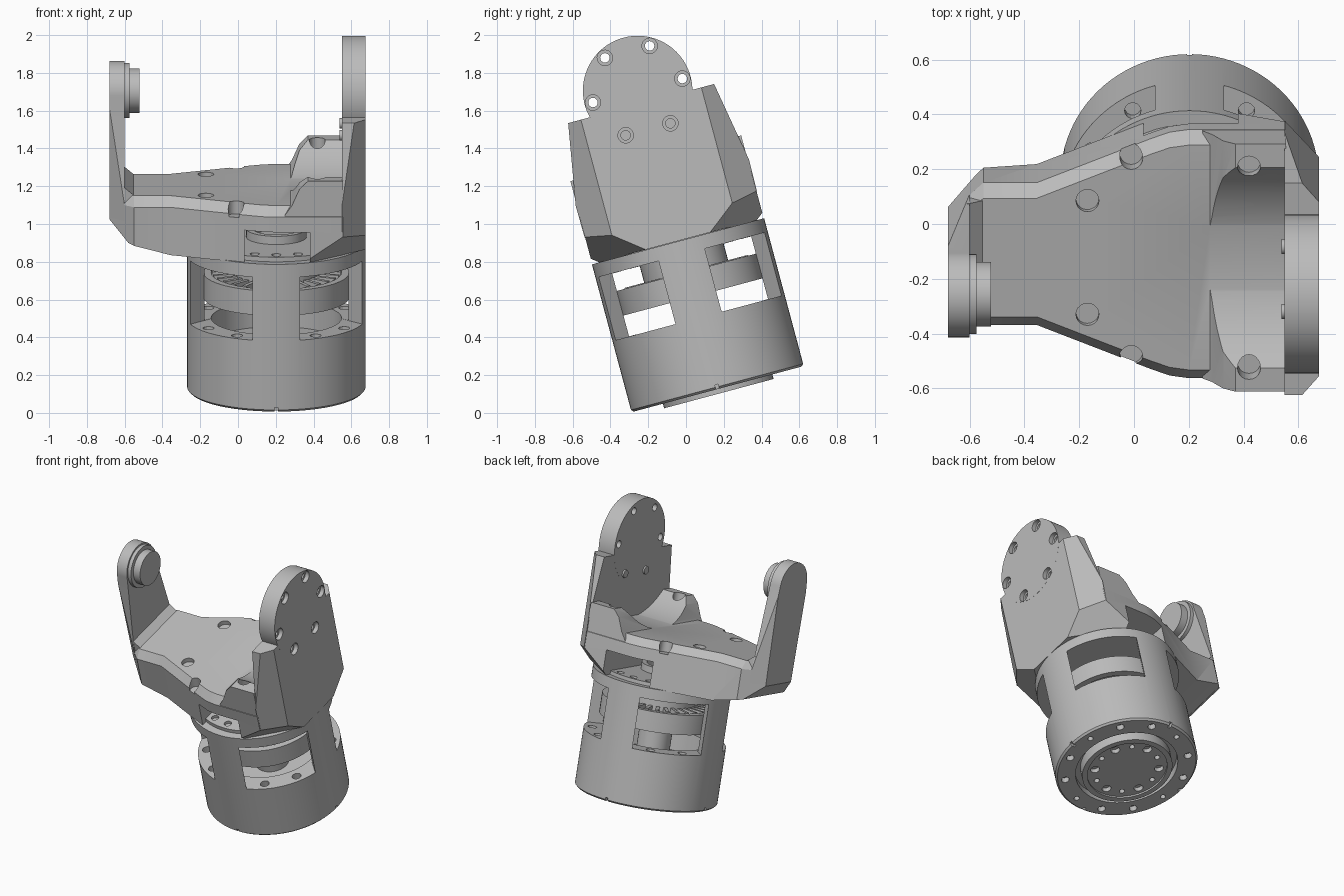
import bpy, bmesh, math
from mathutils import Vector, Matrix

if "Cube" in bpy.data.objects:
    bpy.data.objects.remove(bpy.data.objects["Cube"])

grey = bpy.data.materials.new("machined grey")
grey.use_nodes = True
grey.diffuse_color = (0.5, 0.5, 0.5, 1)
grey.node_tree.nodes["Principled BSDF"].inputs["Base Color"].default_value = (0.5, 0.5, 0.5, 1)

CX = 0.203      # housing axis
R = 0.472       # housing radius
PIVOT = 1.636   # height of the fork pivot along the housing axis
parts = []


def place(p, q, t, axis):
    return {"x": (t, p, q), "y": (p, t, q), "z": (p, q, t)}[axis]


def loft(name, rings):
    bm = bmesh.new()
    loops = [[bm.verts.new(p) for p in ring] for ring in rings]
    n = len(loops[0])
    for a, b in zip(loops, loops[1:]):
        for i in range(n):
            j = (i + 1) % n
            bm.faces.new((a[i], a[j], b[j], b[i]))
    bm.faces.new(loops[0])
    bm.faces.new(loops[-1])
    bmesh.ops.recalc_face_normals(bm, faces=bm.faces)
    me = bpy.data.meshes.new(name)
    bm.to_mesh(me)
    bm.free()
    ob = bpy.data.objects.new(name, me)
    bpy.context.collection.objects.link(ob)
    me.materials.append(grey)
    parts.append(ob)
    return ob


def prism(name, pts, axis, a, b):
    return loft(name, [[place(p, q, t, axis) for p, q in pts] for t in (a, b)])


def circle(c, r, segs):
    return [(c[0] + r * math.cos(2 * math.pi * i / segs),
             c[1] + r * math.sin(2 * math.pi * i / segs)) for i in range(segs)]


def cyl(name, axis, c, r, a, b, segs=24):
    return prism(name, circle(c, r, segs), axis, a, b)


def box(name, x, y, z):
    return prism(name, [(x[0], y[0]), (x[1], y[0]), (x[1], y[1]), (x[0], y[1])], "z", *z)


def combine(ob, others, op="DIFFERENCE"):
    for o in others:
        m = ob.modifiers.new("bool", "BOOLEAN")
        m.operation, m.solver, m.object = op, "EXACT", o
    bpy.context.view_layer.update()
    dg = bpy.context.evaluated_depsgraph_get()
    me = bpy.data.meshes.new_from_object(ob.evaluated_get(dg))
    ob.modifiers.clear()
    ob.data = me
    for o in others:
        parts.remove(o)
        bpy.data.objects.remove(o)


def cut_plane(ob, a, b, c, removed):
    """Trim away the side of plane abc that holds the point removed."""
    a, b, c = Vector(a), Vector(b), Vector(c)
    no = (b - a).cross(c - a).normalized()
    if no.dot(Vector(removed) - a) < 0:
        no = -no
    bm = bmesh.new()
    bm.from_mesh(ob.data)
    bmesh.ops.bisect_plane(bm, geom=bm.verts[:] + bm.edges[:] + bm.faces[:],
                           plane_co=a, plane_no=no, clear_outer=True)
    bmesh.ops.holes_fill(bm, edges=[e for e in bm.edges if e.is_boundary])
    bmesh.ops.recalc_face_normals(bm, faces=bm.faces)
    bm.to_mesh(ob.data)
    bm.free()


def mirrored_cut(ob, *pts):
    for s in (1, -1):
        cut_plane(ob, *[(x, y * s, z) for x, y, z in pts])


def mirror(half):
    return half + [(-p, q) for p, q in reversed(half)]


def polar(r, deg):
    return CX + r * math.cos(math.radians(deg)), r * math.sin(math.radians(deg))


# Housing: cylinder with four diagonal windows, inner cavity and bolt holes
housing = loft("housing", [[(x, y, z) for x, y in circle((CX, 0), r, 96)]
                           for r, z in ((R - 0.012, 0), (R, 0.012), (R, 0.81))])
cutters = [cyl("cavity", "z", (CX, 0), 0.385, 0.391, 0.735, 64),
           cyl("floor_pocket", "z", (CX, 0), 0.345, 0.25, 0.5, 64),
           cyl("base_recess", "z", (CX, 0), 0.34, -0.1, 0.05, 64)]
for k in range(4):
    win = box("window", (0.2, 0.7), (-0.232, 0.232), (0.39, 0.736))
    win.data.transform(Matrix.Translation((CX, 0, 0)) @ Matrix.Rotation(math.radians(45 + 90 * k), 4, "Z"))
    notch = box("notch", (R - 0.03, R + 0.1), (-0.009, 0.009), (-0.1, 0.025))
    notch.data.transform(Matrix.Translation((CX, 0, 0)) @ Matrix.Rotation(math.radians(90 * k), 4, "Z"))
    cutters += [win, notch]
for k in range(12):
    cutters.append(cyl("base_hole", "z", polar(0.41, 30 * k + 15), 0.026 if k % 3 else 0.018, -0.1, 0.04, 14))
    if k % 3:
        cutters.append(cyl("floor_hole", "z", polar(0.415, 30 * k), 0.03, 0.34, 0.45, 14))
combine(housing, cutters)

# Output disc under the housing
output = cyl("output_disc", "z", (CX, 0), 0.30, -0.025, 0.08, 64)
combine(output, [cyl("recess", "z", (CX, 0), 0.265, -0.1, -0.012, 64)] +
        [cyl("hole", "z", polar(0.215, 30 * k), 0.03 if k % 2 else 0.018, -0.1, 0.02, 14) for k in range(12)])

# Bearing ring, finned rotor and hub inside the windows
ring = cyl("bearing_ring", "z", (CX, 0), 0.386, 0.505, 0.64, 64)
combine(ring, [cyl("bore", "z", (CX, 0), 0.345, 0.4, 0.8, 64)])
cyl("rotor", "z", (CX, 0), 0.347, 0.57, 0.61, 48)
for k in range(30):
    fin = box("rotor_fin", (0.2, 0.34), (-0.012, 0.012), (0.6, 0.645))
    fin.data.transform(Matrix.Translation((CX, 0, 0)) @ Matrix.Rotation(2 * math.pi * k / 30, 4, "Z"))
cyl("rotor_hub", "z", (CX, 0), 0.23, 0.6, 0.75, 48)
cyl("shaft", "z", (CX, 0), 0.11, 0.24, 0.6, 32)

# Fork base: tapered plan with a bevelled top edge
half = [(0.555, 0.47), (0.2, 0.47), (0.13, 0.46), (0.06, 0.435), (-0.355, 0.269), (-0.55, 0.269), (-0.68, 0.15)]


def plan(inset, z):
    pts = [(x, y - inset) for x, y in half]
    return [(x, y, z) for x, y in pts] + [(x, -y, z) for x, y in reversed(pts)]


base = loft("fork_base", [plan(0, 0.806), plan(0, 1.068), plan(0.045, 1.12)])
cut_plane(base, (-0.68, 0, 0.97), (-0.68, 1, 0.97), (-0.58, 0, 0.865), (-0.7, 0, 0.8))
cut_plane(base, (-0.58, 0, 0.865), (-0.58, 1, 0.865), (-0.39, 0, 0.815), (-0.6, 0, 0.8))

# Raised saddle beside the wide arm, hollowed by the swing radius
saddle = prism("saddle", [(0.25, 1.0), (0.25, 1.08), (0.285, 1.13), (0.325, 1.22), (0.37, 1.265),
                          (0.555, 1.265), (0.555, 1.0)], "y", -0.468, 0.468)
combine(saddle, [cyl("swing", "x", (0, PIVOT), 0.53, 0, 0.8, 128)])
combine(base, [saddle], "UNION")
corner = ((0.35, 0.47, 0.82), (0.675, 0.187, 0.82), (0.55, 0.475, 0.96), (0.675, 0.47, 0.8))
mirrored_cut(base, *corner)
holes = [box("opening", (0.035, 0.38), (-0.7, 0.7), (0.7, 0.985))]
for s in (1, -1):
    holes += [cyl("hole", "z", (-0.17, 0.215 * s), 0.042, 1.09, 1.3, 20),
              cyl("hole", "z", (-0.01, 0.375 * s), 0.042, 1.05, 1.3, 20),
              cyl("hole", "z", (0.42, 0.38 * s), 0.042, 1.18, 1.4, 20),
              cyl("hole", "y", (-0.655, 1.03), 0.03, 0.13 * s, 0.4 * s, 16)]
combine(base, holes)

# Flange seen through the opening
flange = cyl("top_flange", "z", (CX, 0), 0.42, 0.80, 0.835, 64)
combine(flange, [cyl("hole", "z", polar(0.37, 90 * k + d), 0.025, 0.815, 0.9, 14)
                 for k in (1, 3) for d in (-18, 0, 18)])
collar = cyl("collar", "z", (CX, 0), 0.16, 0.83, 0.88, 40)
combine(collar, [cyl("bore", "z", (CX, 0), 0.125, 0.82, 1, 40)])

# Wide arm: chamfered plate joined with a round end and six bolt holes
arm = prism("wide_arm", mirror([(0.47, 0.812), (0.475, 1.13), (0.40, 1.565)]), "x", 0.55, 0.675)
mirrored_cut(arm, (0.675, 0.33, 1), (0.675, 0.33, 1.5), (0.55, 0.475, 1), (0.675, 0.5, 1.2))
mirrored_cut(arm, *corner)
combine(arm, [cyl("round_end", "x", (0, PIVOT), 0.29, 0.5495, 0.6755, 96)], "UNION")
holes = []
for k in range(6):
    a = math.radians(60 * k)
    c = (0.245 * math.cos(a), PIVOT + 0.245 * math.sin(a))
    holes += [cyl("bolt_hole", "x", c, 0.025, 0.5 if k < 4 else 0.6, 0.8, 20),
              cyl("counterbore", "x", c, 0.041, 0.645, 0.8, 20)]
    if k > 3:
        cyl("bolt_tip", "x", c, 0.028, 0.538, 0.56, 16)
combine(arm, holes)

# Narrow arm: tapered plate with a rounded top and pivot peg
top = [(0.158 * math.cos(t), PIVOT + 0.158 * math.sin(t))
       for t in [math.pi * i / 32 for i in range(33)]]
narrow = prism("narrow_arm", [(0.235, 0.98)] + top + [(-0.235, 0.98)], "x", -0.68, -0.6)
mirrored_cut(narrow, (-0.68, 0.15, 0.97), (-0.6, 0.223, 0.97), (-0.68, 0.165, 1.6), (-0.68, 0.4, 1))
prism("arm_fillet", [(-0.61, 1.08), (-0.61, 1.16), (-0.6, 1.16), (-0.55, 1.118), (-0.55, 1.08)], "y", -0.215, 0.215)
cyl("peg_flange", "x", (0, PIVOT), 0.146, -0.61, -0.575, 48)
cyl("pivot_peg", "x", (0, PIVOT), 0.118, -0.58, -0.522, 48)

# Lean the whole assembly and set edge-preserving smooth shading
pose = Matrix.Translation((0, 0.1675, 0.126)) @ Matrix.Rotation(math.radians(15), 4, "X")
bpy.ops.object.select_all(action="DESELECT")
for ob in parts:
    ob.matrix_world = pose
    ob.select_set(True)
bpy.context.view_layer.objects.active = parts[0]
bpy.ops.object.shade_smooth_by_angle(angle=math.radians(25))
